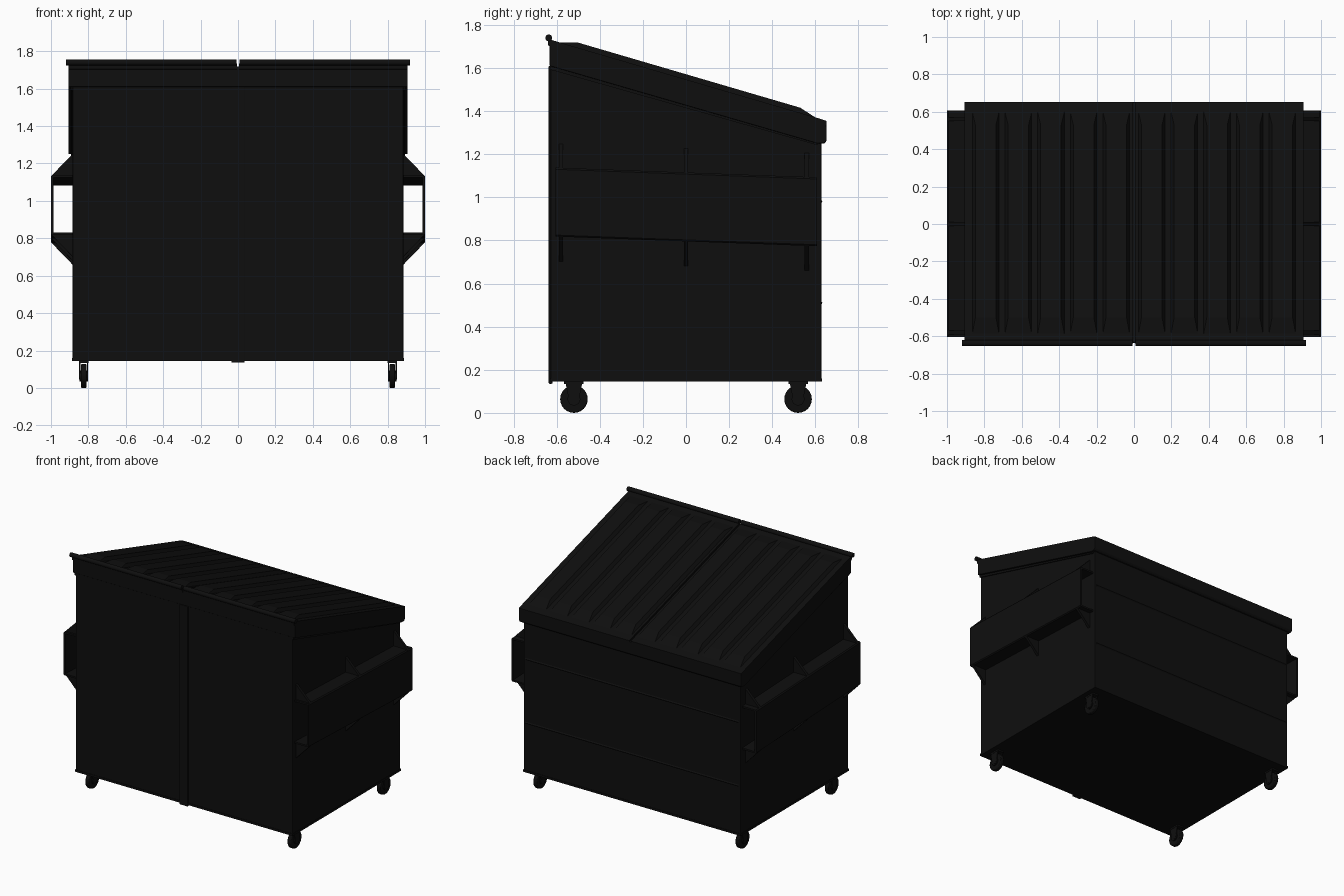
import bpy, bmesh, math
from mathutils import Vector

cube = bpy.data.objects.get("Cube")
if cube:
    bpy.data.objects.remove(cube, do_unlink=True)


def material(name, value):
    m = bpy.data.materials.new(name)
    m.use_nodes = True
    col = (value, value, value, 1)
    m.diffuse_color = col
    bsdf = next(n for n in m.node_tree.nodes if n.type == 'BSDF_PRINCIPLED')
    bsdf.inputs["Base Color"].default_value = col
    return m


PAINT = material("black paint", 0.0045)
RUBBER = material("black rubber", 0.004)


def finish(name, bm, mat=PAINT, bevel=0.0, smooth=False):
    bmesh.ops.recalc_face_normals(bm, faces=bm.faces)
    me = bpy.data.meshes.new(name)
    bm.to_mesh(me)
    bm.free()
    me.materials.append(mat)
    ob = bpy.data.objects.new(name, me)
    bpy.context.collection.objects.link(ob)
    if bevel:
        mod = ob.modifiers.new("edge", 'BEVEL')
        mod.width, mod.segments = bevel, 2
    if smooth:
        bpy.ops.object.select_all(action='DESELECT')
        ob.select_set(True)
        bpy.context.view_layer.objects.active = ob
        bpy.ops.object.shade_smooth_by_angle(angle=math.radians(40))
    return ob


def loft(name, ring_a, ring_b, **kw):
    """Closed solid between two matching rings of points."""
    bm = bmesh.new()
    a = [bm.verts.new(p) for p in ring_a]
    b = [bm.verts.new(p) for p in ring_b]
    n = len(a)
    bm.faces.new(a)
    bm.faces.new(b[::-1])
    for i in range(n):
        bm.faces.new((a[i], b[i], b[(i + 1) % n], a[(i + 1) % n]))
    return finish(name, bm, **kw)


def prism_x(name, yz, x0, x1, **kw):
    return loft(name, [(x0, y, z) for y, z in yz], [(x1, y, z) for y, z in yz], **kw)


def box(name, lo, hi, **kw):
    return prism_x(name, [(lo[1], lo[2]), (hi[1], lo[2]), (hi[1], hi[2]), (lo[1], hi[2])],
                   lo[0], hi[0], **kw)


def cylinder_x(name, centre, radius, width, segs=24, **kw):
    ring = [(centre[1] + radius * math.cos(2 * math.pi * i / segs),
             centre[2] + radius * math.sin(2 * math.pi * i / segs)) for i in range(segs)]
    return prism_x(name, ring, centre[0] - width / 2, centre[0] + width / 2, smooth=True, **kw)


def lid_z(y):
    """Height of the sloping lid plane."""
    return 1.735 - 0.293 * (y + 0.64)


# Sloped bin body
prism_x("body", [(-0.628, 0.15), (0.628, 0.15), (0.628, 1.30), (-0.628, 1.68)],
        -0.885, 0.885, bevel=0.006)
box("base_lip", (-0.888, -0.631, 0.145), (0.888, 0.631, 0.16))

# Rim band around the opening
prism_x("rim_band", [(-0.633, 1.61), (-0.633, 1.72), (0.652, 1.345), (0.652, 1.262),
                     (0.642, 1.25), (0.61, 1.25)], -0.907, 0.907, bevel=0.004)
# Thin trim under the rim on each side
for s in (-1, 1):
    prism_x("rim_trim", [(-0.628, 1.592), (-0.628, 1.612), (0.61, 1.262), (0.61, 1.242)],
            s * 0.884, s * 0.893)

# Front centre post and back panel creases
box("front_post", (-0.035, -0.637, 0.135), (0.035, -0.62, 1.61), bevel=0.004)
for z in (0.51, 0.98):
    prism_x("back_crease", [(0.62, z - 0.02), (0.633, z), (0.62, z + 0.02)], -0.87, 0.87)

# Two lid halves, each with a hinge rod and five raised panels
for s in (-1, 1):
    prism_x("lid", [(-0.64, lid_z(-0.64)), (0.60, lid_z(0.60)), (0.652, 1.355),
                    (0.652, 1.335), (-0.64, 1.705)], s * 0.006, s * 0.907)
    cylinder_x("lid_rod", (s * 0.464, -0.637, 1.74), 0.016, 0.912, segs=16)
    for k in range(5):
        c = s * (0.095 + 0.1745 * k)
        base = [(c - 0.074, -0.60), (c + 0.074, -0.60), (c + 0.074, 0.61), (c - 0.074, 0.61)]
        top = [(c - 0.055, -0.50), (c + 0.055, -0.50), (c + 0.055, 0.53), (c - 0.055, 0.53)]
        loft("lid_panel", [(x, y, lid_z(y) - 0.004) for x, y in base],
             [(x, y, lid_z(y) + 0.024) for x, y in top])


# Slightly tilted fork sleeves with triangular gussets
def tilted(name, xz, y0, y1):
    def ring(y):
        return [(x, y, z - 0.037 * (y + 0.6)) for x, z in xz]
    return loft(name, ring(y0), ring(y1))


for s in (-1, 1):
    sleeve = [(0.88, 1.138), (0.993, 1.138), (1.0, 1.13), (1.0, 0.825), (0.993, 0.818),
              (0.88, 0.818), (0.88, 0.83), (0.986, 0.83), (0.986, 1.126), (0.88, 1.126)]
    tilted("fork_sleeve", [(s * x, z) for x, z in sleeve], -0.605, 0.607)
    for y in (-0.58, 0.0, 0.56):
        for tri in ([(0.882, 1.252), (0.998, 1.135), (0.882, 1.135)],
                    [(0.882, 0.70), (0.998, 0.82), (0.882, 0.82)]):
            tilted("sleeve_gusset", [(s * x, z) for x, z in tri], y - 0.01, y + 0.01)

# Casters: wheel, hub, two fork plates and a mounting plate
for sx in (-1, 1):
    for sy in (-1, 1):
        x, y = sx * 0.825, sy * 0.52
        cylinder_x("caster_wheel", (x, y, 0.064), 0.064, 0.03, mat=RUBBER, bevel=0.006)
        cylinder_x("caster_hub", (x, y, 0.064), 0.03, 0.046, segs=16)
        for side in (-1, 1):
            fx = x + side * 0.021
            prism_x("caster_fork", [(y - 0.02, 0.045), (y + 0.02, 0.045), (y + 0.04, 0.145),
                                    (y - 0.04, 0.145)], fx - 0.003, fx + 0.003)
        box("caster_plate", (x - 0.026, y - 0.045, 0.134), (x + 0.026, y + 0.045, 0.15))
